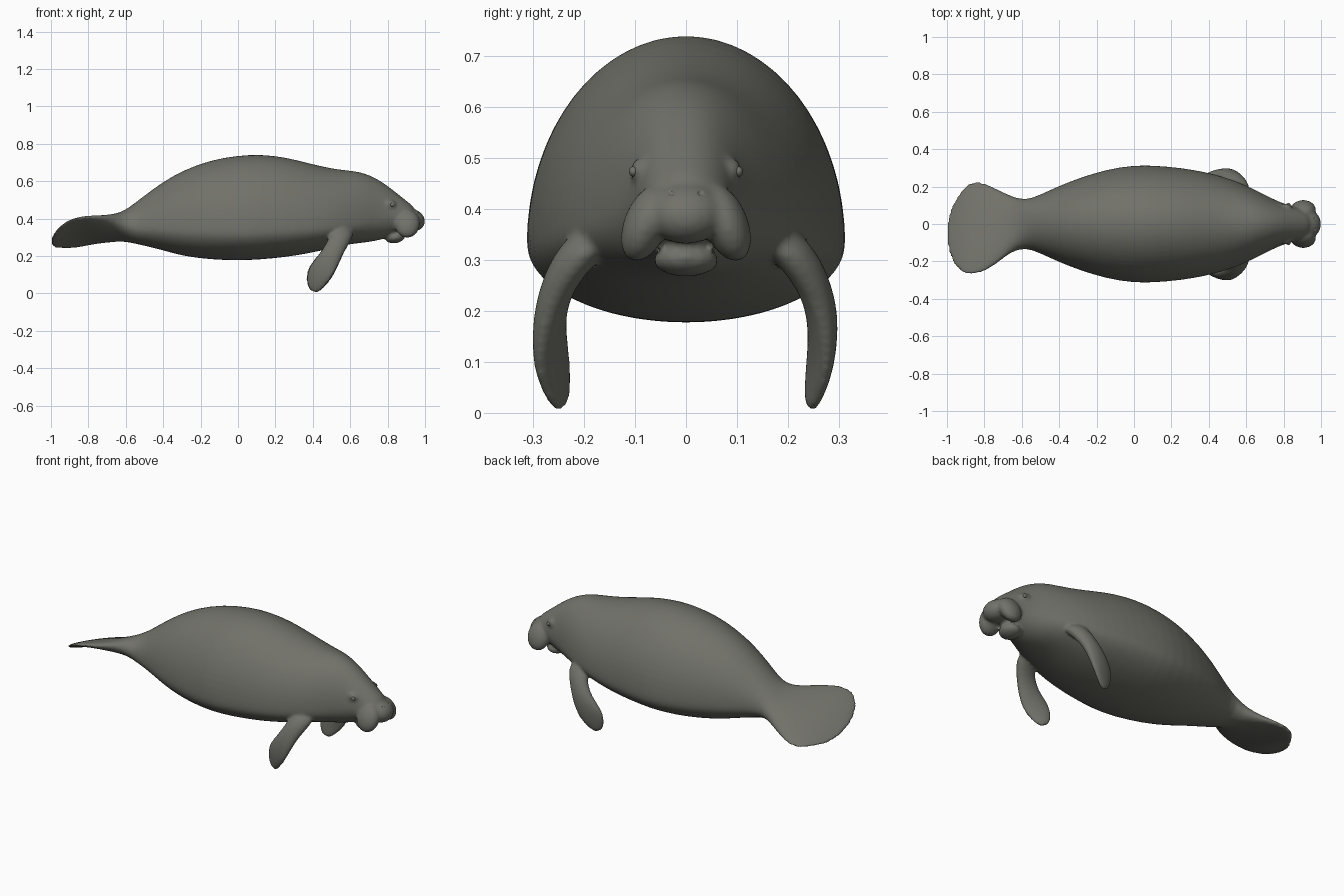
import bpy, bmesh, math
from mathutils import Vector, Matrix

cube = bpy.data.objects.get("Cube")
if cube:
    bpy.data.objects.remove(cube, do_unlink=True)

skin = bpy.data.materials.new("grey_skin")
skin.use_nodes = True
colour = (0.165, 0.167, 0.143, 1)
skin.diffuse_color = colour
bsdf = skin.node_tree.nodes["Principled BSDF"]
bsdf.inputs["Base Color"].default_value = colour
bsdf.inputs["Roughness"].default_value = 0.8

SIDES = 32


def loft(bm, sections):
    """Skin rings given as (centre, side axis, up axis, down axis)."""
    rings = []
    for centre, side, up, down in sections:
        ring = []
        for i in range(SIDES):
            a = math.tau * i / SIDES
            s = math.sin(a)
            ring.append(bm.verts.new(centre + side * math.cos(a) + (up * s if s > 0 else down * -s)))
        rings.append(ring)
    faces = []
    for r, q in zip(rings, rings[1:]):
        for i in range(SIDES):
            j = (i + 1) % SIDES
            faces.append(bm.faces.new((r[i], r[j], q[j], q[i])))
    faces += [bm.faces.new(rings[0][::-1]), bm.faces.new(rings[-1])]
    bmesh.ops.recalc_face_normals(bm, faces=faces)


def blob(bm, centre, radii, tilt=0, pitch=0):
    m = (Matrix.Translation(centre) @ Matrix.Rotation(tilt, 4, 'X')
         @ Matrix.Rotation(pitch, 4, 'Y') @ Matrix.Diagonal((*radii, 1)))
    bmesh.ops.create_uvsphere(bm, u_segments=24, v_segments=16, radius=1, matrix=m)


def make_object(name, bm):
    mesh = bpy.data.meshes.new(name)
    bm.to_mesh(mesh)
    bm.free()
    mesh.materials.append(skin)
    mesh.polygons.foreach_set("use_smooth", [True] * len(mesh.polygons))
    obj = bpy.data.objects.new(name, mesh)
    bpy.context.collection.objects.link(obj)
    return obj


bm = bmesh.new()

# Tail paddle, rolled to one side: x, y centre, z centre, half width, half thickness
tail = [
    (-1.0, -.045, .275, .05, .006), (-.985, -.05, .283, .125, .012),
    (-.95, -.05, .302, .195, .016), (-.9, -.03, .318, .243, .02),
    (-.85, -.018, .328, .252, .024), (-.8, -.018, .337, .24, .03),
    (-.73, -.012, .343, .2, .043), (-.66, 0, .35, .15, .062),
]
sections = []
for x, y, z, w, t in tail:
    sections.append((Vector((x, y, z)), Vector((0, w, -.31 * w)),
                     Vector((0, 0, t)), Vector((0, 0, -t))))

# Body and head: x, bottom, top, half width, height of widest line
body = [
    (-.58, .272, .46, .125, .35), (-.5, .255, .525, .158, .35), (-.4, .23, .598, .205, .345),
    (-.3, .2, .657, .245, .34), (-.15, .18, .715, .293, .335), (0, .175, .74, .317, .33),
    (.12, .18, .746, .314, .335), (.25, .193, .731, .302, .34), (.37, .212, .7, .282, .345),
    (.48, .236, .673, .254, .355), (.57, .258, .66, .22, .365), (.64, .268, .654, .187, .375),
    (.7, .274, .635, .157, .39), (.76, .285, .605, .126, .4), (.82, .305, .56, .103, .41),
    (.87, .33, .52, .09, .41), (.92, .345, .48, .075, .4), (.95, .36, .455, .045, .4),
]
for x, low, high, w, mid in body:
    sections.append((Vector((x, 0, mid)), Vector((0, w, 0)),
                     Vector((0, 0, high - mid)), Vector((0, 0, low - mid))))
loft(bm, sections)

# Muzzle, drooping lips, lower lip and brows
blob(bm, (.925, 0, .393), (.077, .08, .06), pitch=.3)
blob(bm, (.84, 0, .3), (.055, .065, .032), pitch=-.15)
for s in (-1, 1):
    blob(bm, (.905, s * .078, .373), (.068, .044, .08), tilt=s * .38)
    blob(bm, (.81, s * .088, .475), (.035, .022, .025))

# Flippers: x, y, z, half chord, half thickness
flipper = [
    (.575, .17, .36, .06, .05), (.55, .222, .3, .057, .045), (.52, .254, .245, .054, .034),
    (.49, .269, .19, .06, .031), (.45, .268, .13, .073, .026), (.425, .26, .08, .068, .021),
    (.408, .25, .035, .046, .016), (.402, .244, .006, .022, .01),
]
for s, twist in ((-1, .42), (1, .2)):
    rows = []
    for x, y, z, c, t in flipper:
        chord = Vector((.92, s * twist * min(1, max(0, (.3 - z) * 5)), -.34)).normalized()
        thick = chord.cross(Vector((-.4, 0, -.9))).normalized() * t
        rows.append((Vector((x, s * y, z)), chord * c, thick, -thick))
    loft(bm, rows)

animal = make_object("body_with_flippers", bm)

# Fuse the shells into one soft skin
sub = animal.modifiers.new("round", 'SUBSURF')
sub.levels = sub.render_levels = 1
fuse = animal.modifiers.new("fuse", 'REMESH')
fuse.mode = 'VOXEL'
fuse.voxel_size = .0085
fuse.use_smooth_shade = True
soft = animal.modifiers.new("soften", 'SMOOTH')
soft.factor = .5
soft.iterations = 6

# Nostrils pressed into the muzzle
bm = bmesh.new()
for s in (-1, 1):
    blob(bm, (.978, s * .03, .434), (.016, .01, .008))
cutter = make_object("nostril_cutter", bm)
cutter.hide_render = True
cutter.hide_viewport = True
dent = animal.modifiers.new("nostrils", 'BOOLEAN')
dent.operation = 'DIFFERENCE'
dent.object = cutter

# Eyes
for s, side in ((-1, "right"), (1, "left")):
    bm = bmesh.new()
    blob(bm, (.825, s * .103, .474), (.012, .009, .01))
    make_object(side + "_eye", bm)
